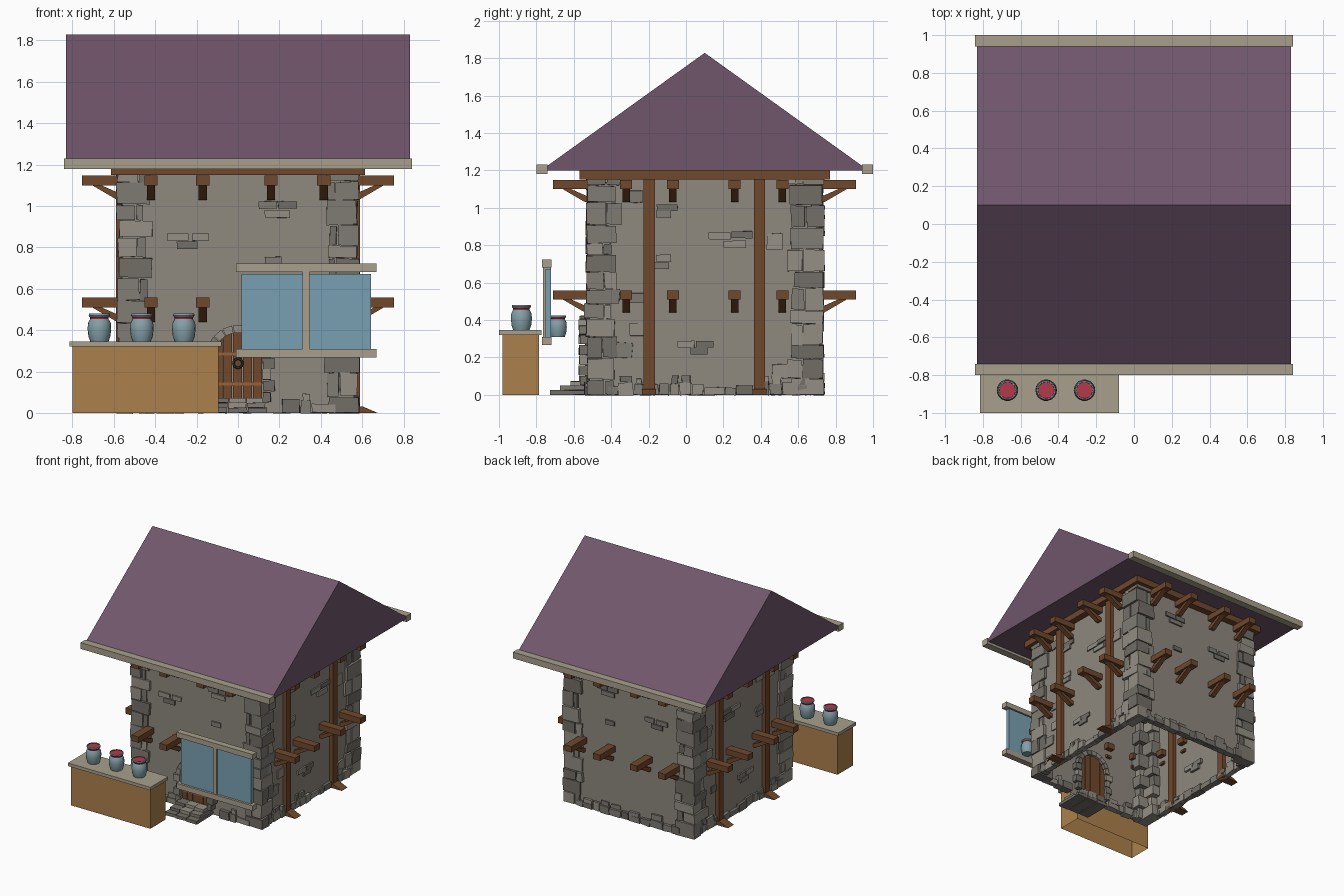
import bpy, bmesh, math, random
from mathutils import Matrix, Vector

if "Cube" in bpy.data.objects:
    bpy.data.objects.remove(bpy.data.objects["Cube"])
random.seed(7)
R = random.uniform

def mat(name, r, g, b):
    m = bpy.data.materials.new(name)
    m.diffuse_color = [((c / 255 + .055) / 1.055) ** 2.4 for c in (r, g, b)] + [1]
    m.use_nodes = True
    m.node_tree.nodes["Principled BSDF"].inputs["Base Color"].default_value = m.diffuse_color
    return m

ROOF = mat("roof_purple", 112, 86, 107)
WOOD = mat("dark_wood", 112, 72, 44)
DARK = mat("iron", 60, 58, 56)
OAK = mat("light_wood", 172, 128, 76)
STRAP = mat("strap_wood", 150, 98, 58)
CREAM = mat("pale_trim", 168, 160, 140)
PLASTER = mat("wall_stone", 142, 136, 126)
STONES = [mat("stone_a", 128, 124, 116), mat("stone_b", 148, 143, 132), mat("stone_c", 114, 110, 103)]
GLASS = mat("blue_glass", 122, 160, 178)
JAR = mat("jar_glaze", 132, 160, 168)
RED = mat("lid_red", 180, 58, 74)

class Part:
    """Collects hexahedra and prisms in one mesh."""
    def __init__(self, name, *mats):
        self.name, self.mats, self.bm = name, mats, bmesh.new()

    def box(self, a, b, c, M=Matrix(), j=0):
        pts = [M @ Vector((x + R(-j, j), y + R(-j, j), z + R(-j, j))) for x in a for y in b for z in c]
        self.hull(pts)

    def hull(self, p):
        v = [self.bm.verts.new(q) for q in p]
        k = random.randrange(len(self.mats))
        for f in ((0, 1, 3, 2), (4, 6, 7, 5), (0, 4, 5, 1), (2, 3, 7, 6), (0, 2, 6, 4), (1, 5, 7, 3)):
            self.bm.faces.new([v[i] for i in f]).material_index = k

    def prism(self, prof, t0, t1, M=Matrix()):
        """Extrudes a (y, z) profile along local x."""
        a = [self.bm.verts.new(M @ Vector((t0, y, z))) for y, z in prof]
        b = [self.bm.verts.new(M @ Vector((t1, y, z))) for y, z in prof]
        self.bm.faces.new(a)
        self.bm.faces.new(b[::-1])
        for i in range(len(a)):
            k = (i + 1) % len(a)
            self.bm.faces.new((a[i], b[i], b[k], a[k]))

    def done(self):
        bmesh.ops.recalc_face_normals(self.bm, faces=self.bm.faces[:])
        me = bpy.data.meshes.new(self.name)
        self.bm.to_mesh(me)
        self.bm.free()
        for m in self.mats:
            me.materials.append(m)
        ob = bpy.data.objects.new(self.name, me)
        bpy.context.collection.objects.link(ob)
        return ob

# Wall frames: local x runs along the wall, y points outwards, z is up
CY, HX, HY, TOP = .1, .56, .615, 1.17
def frame(tx, ty, nx, ny):
    return Matrix(((tx, nx, 0, nx * HX), (ty, ny, 0, CY + ny * HY), (0, 0, 1, 0), (0, 0, 0, 1)))
FRONT, BACK = frame(1, 0, 0, -1), frame(1, 0, 0, 1)
RIGHT, LEFT = frame(0, 1, 1, 0), frame(0, 1, -1, 0)
SIDES = ((FRONT, HX), (BACK, HX), (RIGHT, HY), (LEFT, HY))

# Hollow wall shell, open at the bottom
p = Part("walls", PLASTER)
p.box((-HX, HX), (CY - HY, CY + HY), (0, TOP))
bmesh.ops.delete(p.bm, geom=[f for f in p.bm.faces if len({round(v.co.z, 3) for v in f.verts}) == 1], context='FACES_ONLY')
p.done()

# Corner stones: alternating long and short courses with filler stones
p = Part("corner_stones", *STONES)
for sx in (-1, 1):
    for sy in (-1, 1):
        M = Matrix.Translation((0, CY, 0)) @ Matrix.Diagonal((sx, sy, 1, 1))
        z, n = 0, random.randrange(2)
        while z < 1.14:
            h = min(R(.06, .12), 1.16 - z)
            lx, ly = (R(.12, .15), R(.06, .09)) if n % 2 else (R(.06, .09), R(.13, .17))
            ox, oy = HX + R(.012, .028), HY + R(.012, .028)
            p.box((HX - lx, ox), (HY - ly, oy), (z, z + h - .004), M, .004)
            w = R(.04, .09)
            if n % 2:
                p.box((HX - .05, HX + R(.01, .02)), (HY - ly - w, HY - ly - .005), (z, z + h - .006), M, .005)
            else:
                p.box((HX - lx - w * .7, HX - lx - .005), (HY - .05, HY + R(.01, .02)), (z, z + h - .006), M, .005)
            if R(0, 1) < .3:
                p.box((HX - .03, HX + .01), (HY - ly - w - .08, HY - ly - w), (z, z + h * .7), M, .005)
            z += h
            n += 1
p.done()

# Base course of rough stones around the foot of the walls
p = Part("base_stones", *STONES)
for M, half in SIDES:
    t = -half + .1
    while t < half - .1:
        w = R(.05, .12)
        if M is not FRONT or abs(t + w / 2) > .19:
            h = R(.035, .07)
            p.box((t, t + w - .005), (-.03, R(.012, .028)), (0, h), M, .004)
            if R(0, 1) < .6:
                p.box((t + .01, t + w - .01), (-.03, R(.01, .02)), (h, h + R(.025, .045)), M, .004)
        t += w
p.done()

# Scattered bricks standing proud of the wall
p = Part("wall_bricks", *STONES)
FB = ((-.29, .85, .1), (-.18, .85, .08), (-.245, .81, .1), (.145, 1.005, .09), (.24, 1.005, .09), (.19, .962, .12), (.17, .735, .08))
SB = ((-.2, 1.0, .11), (-.22, .965, .08), (.08, .85, .12), (.2, .855, .11), (.16, .805, .12), (-.22, .73, .08), (-.24, .69, .1), (-.1, .27, .09), (0, .27, .09), (-.03, .235, .09))
for M, half in SIDES:
    for t, z, w in (FB if half == HX else SB):
        p.box((t - w / 2, t + w / 2), (-.02, .012), (z - .018, z + .018), M, .002)
p.done()

# Projecting joists with diagonal braces on both floors
j, b = Part("joists", WOOD), Part("joist_braces", WOOD)
for M, half in SIDES:
    for z in (.51, 1.1):
        for t in (-.42, -.17, .16, .415):
            j.box((t - .032, t + .032), (-.04, .195), (z, z + .047), M)
            b.prism(((-.02, z - .07), (.025, z - .07), (.145, z), (.1, z), (.01, z - .04), (-.02, z - .05)), t - .02, t + .02, M)
j.done()
b.done()

# Side posts with wedge feet
p = Part("side_posts", WOOD)
for M in (RIGHT, LEFT):
    for t in (-.297, .293):
        p.box((t - .03, t + .03), (-.03, .03), (0, TOP), M)
        p.prism(((-.03, 0), (.115, 0), (.04, .032), (-.03, .032)), t - .037, t + .037, M)
p.done()

# Ring of beams under the roof
p = Part("top_beams", WOOD)
for M, half in SIDES:
    e = half + .055
    p.box((-e, e), (-.03, .055), (1.15, 1.203), M)
p.done()

# Gable roof and eave boards
p = Part("roof", ROOF)
p.prism(((-.775, 1.2), (.975, 1.2), (CY, 1.828)), -.832, .832)
p.done()
p = Part("eave_boards", CREAM)
for s in (-1, 1):
    p.box((-.842, .842), (CY + s * .84, CY + s * .9), (1.18, 1.23))
p.done()

# Arched door of planks
def arch(t, r):
    return .27 + math.sqrt(max(r * r - t * t, 0))
p = Part("door_planks", WOOD)
for i in range(5):
    a, c = -.12 + i * .048, -.12 + (i + 1) * .048 - .004
    p.hull([FRONT @ Vector((t, y, z)) for t in (a, c) for y in (-.02, .025) for z in (.06, arch(t, .121))])
p.done()
p = Part("door_straps", STRAP)
for z in (.14, .285):
    p.box((-.115, .115), (.02, .032), (z - .007, z + .007), FRONT)
p.done()
bpy.ops.mesh.primitive_torus_add(major_segments=14, minor_segments=6, major_radius=.022, minor_radius=.006,
    location=FRONT @ Vector((0, .036, .24)), rotation=(math.pi / 2, 0, 0))
bpy.context.object.name = "door_ring"
bpy.context.object.data.materials.append(DARK)

# Stone door surround and steps
p = Part("door_surround", *STONES)
for s in (-1, 1):
    for i in range(4):
        z = .05 + i * .055
        p.box((s * .12, s * (.158 + .02 * (i % 2))), (-.04, R(.045, .06)), (z, z + .051), FRONT, .003)
for i in range(9):
    a, c = math.pi * i / 9 + .015, math.pi * (i + 1) / 9 - .015
    o = R(.048, .06)
    p.hull([FRONT @ Vector((r * math.cos(g), y, .27 + r * math.sin(g)))
            for g in (a, c) for y in (-.04, o) for r in (.118, .155)])
p.done()
p = Part("door_steps", *STONES)
for k, (d, z) in enumerate(((.21, 0), (.155, .025), (.1, .048))):
    for i in range(3):
        w = .29 - k * .02
        a = -w / 2 + i * w / 3
        p.box((a, a + w / 3 - .004), (-.02, d + R(-.008, .004)), (z, z + .024), FRONT, .002)
p.done()

# Display window standing in front of the wall
p = Part("window_frame", CREAM)
for z in (.267, .68):
    p.box((-.01, .67), (-.77, -.72), (z, z + .042))
p.box((.312, .346), (-.765, -.722), (.3, .69))
p.done()
p = Part("window_panes", GLASS)
for x in (.018, .346):
    p.box((x, x + .296), (-.752, -.722), (.305, .672))
p.done()

# Shop counter, open underneath
p = Part("counter", OAK)
p.box((-.8, -.095), (-.98, -.785), (0, .325))
bmesh.ops.delete(p.bm, geom=[f for f in p.bm.faces if all(v.co.z < .01 for v in f.verts)], context='FACES_ONLY')
p.done()
p = Part("counter_top", CREAM)
p.box((-.815, -.08), (-1, -.773), (.32, .345))
p.done()

# Lathed jars with red lids
PROFILE = ((0, 0, 0), (.044, 0, 0), (.053, .025, 0), (.057, .06, 0), (.055, .09, 0), (.045, .108, 0), (.044, .114, 1),
           (.05, .122, 1), (.052, .126, 0), (.05, .135, 0), (.044, .135, 0), (.043, .131, 1), (0, .131, 1))
def jar(name, x, y, z, s):
    bm = bmesh.new()
    n = 18
    rings = [[bm.verts.new((r * s * math.cos(k * math.tau / n), r * s * math.sin(k * math.tau / n), h * s))
              for k in range(n)] for r, h, _ in PROFILE]
    for i in range(len(rings) - 1):
        for k in range(n):
            m = (k + 1) % n
            f = bm.faces.new((rings[i][k], rings[i][m], rings[i + 1][m], rings[i + 1][k]))
            f.material_index = PROFILE[i + 1][2]
            f.smooth = 0 < i < 5
    bmesh.ops.remove_doubles(bm, verts=bm.verts[:], dist=1e-5)
    me = bpy.data.meshes.new(name)
    bm.to_mesh(me)
    bm.free()
    me.materials.append(JAR)
    me.materials.append(RED)
    ob = bpy.data.objects.new(name, me)
    ob.location = (x, y, z)
    bpy.context.collection.objects.link(ob)

for x in (-.67, -.465, -.262):
    jar("counter_jar", x, -.88, .345, 1)
for x in (.165, .49):
    jar("window_jar", x, -.685, .31, .85)
